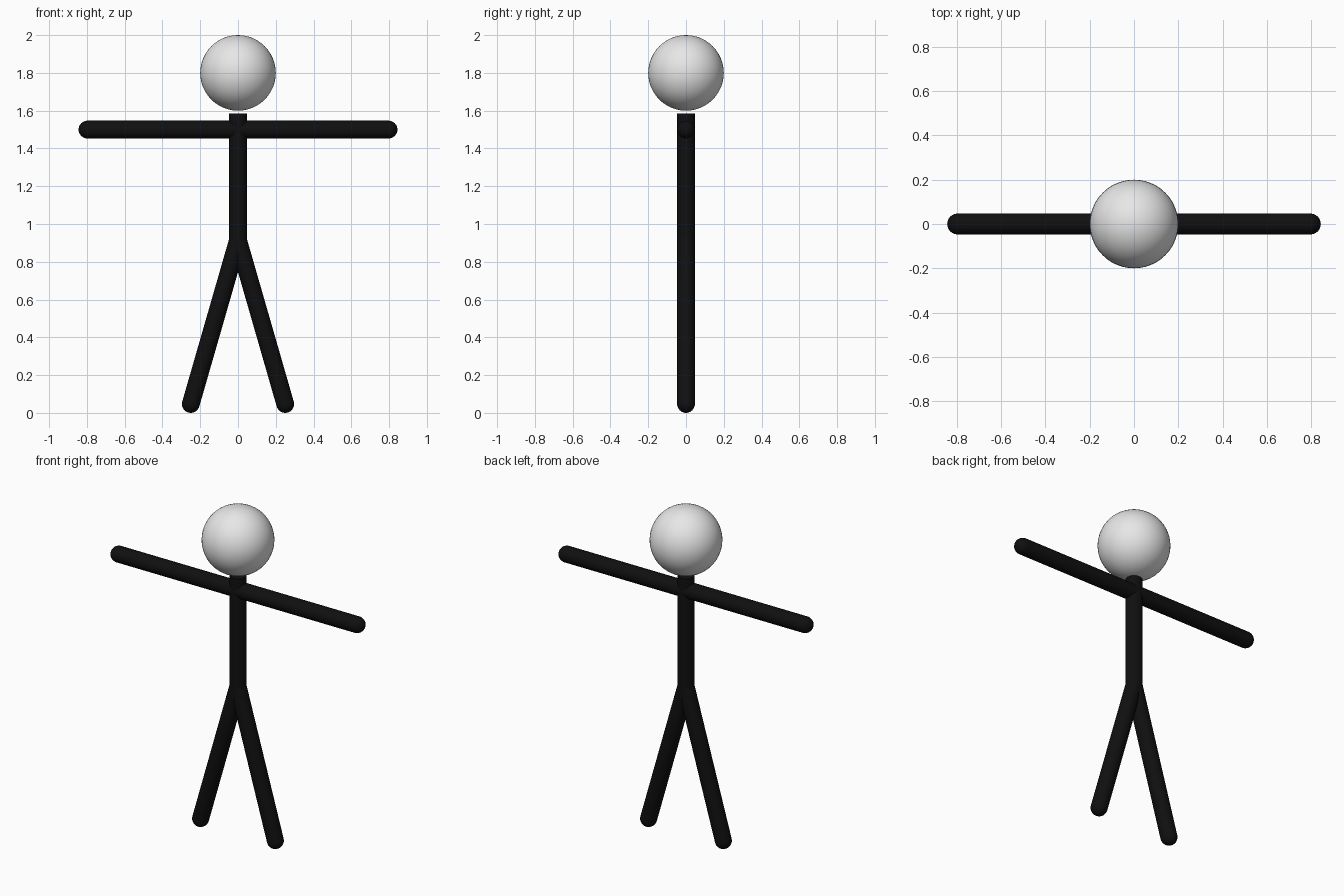
import bpy
import bmesh
from math import sin, cos, pi, radians
from mathutils import Vector

cube = bpy.data.objects.get("Cube")
if cube:
    bpy.data.objects.remove(cube)

RADIUS = 0.047


def make_material(name, value):
    mat = bpy.data.materials.new(name)
    mat.use_nodes = True
    color = (value, value, value, 1)
    mat.diffuse_color = color
    mat.node_tree.nodes["Principled BSDF"].inputs["Base Color"].default_value = color
    return mat


black = make_material("matte black", 0.005)
white = make_material("soft white", 0.8)


def finish(obj, mat):
    obj.data.materials.append(mat)
    bpy.ops.object.select_all(action="DESELECT")
    obj.select_set(True)
    bpy.context.view_layer.objects.active = obj
    bpy.ops.object.shade_smooth_by_angle(angle=radians(40))


def limb(name, start, end, round_end=True):
    """Rod with a flat start and an optional hemispherical end, spun from a profile."""
    axis = Vector(end) - Vector(start)
    length = axis.length
    profile = [(0, 0), (RADIUS, 0), (RADIUS, length)]
    if round_end:
        profile += [(RADIUS * cos(a), length + RADIUS * sin(a))
                    for a in (pi / 2 * i / 8 for i in range(1, 8))]
    profile.append((0, length + RADIUS * round_end))

    bm = bmesh.new()
    verts = [bm.verts.new((r, 0, z)) for r, z in profile]
    edges = [bm.edges.new(pair) for pair in zip(verts, verts[1:])]
    bmesh.ops.spin(bm, geom=verts + edges, cent=(0, 0, 0), axis=(0, 0, 1),
                   angle=2 * pi, steps=32)
    bmesh.ops.remove_doubles(bm, verts=bm.verts, dist=0.0001)
    bmesh.ops.recalc_face_normals(bm, faces=bm.faces)
    mesh = bpy.data.meshes.new(name)
    bm.to_mesh(mesh)
    bm.free()
    obj = bpy.data.objects.new(name, mesh)
    bpy.context.collection.objects.link(obj)
    obj.location = start
    obj.rotation_euler = axis.to_track_quat("Z", "Y").to_euler()
    finish(obj, black)


# Head
bpy.ops.mesh.primitive_uv_sphere_add(segments=48, ring_count=24, radius=0.2,
                                     location=(0, 0, 1.8))
head = bpy.context.object
head.name = "head"
finish(head, white)

# Torso with flat neck
limb("torso", (0, 0, 0.9), (0, 0, 1.585), round_end=False)

# Arms and legs
for side, s in (("left", 1), ("right", -1)):
    limb(side + "_arm", (0, 0, 1.5), (s * 0.797, 0, 1.5))
    limb(side + "_leg", (0, 0, 0.915), (s * 0.25, 0, RADIUS))
